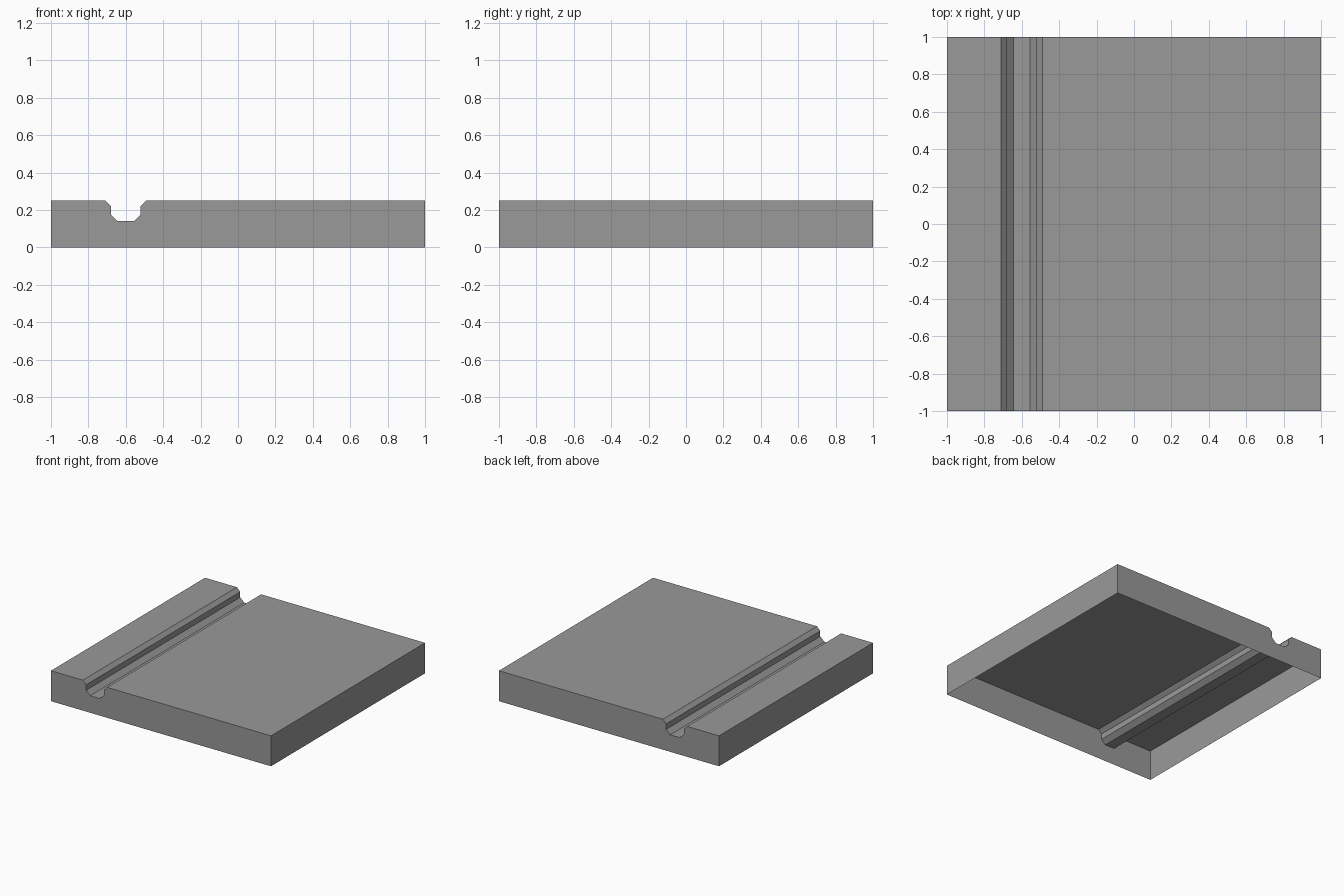
import bpy
import bmesh

if "Cube" in bpy.data.objects:
    bpy.data.objects.remove(bpy.data.objects["Cube"], do_unlink=True)

HALF = 1.0        # half width and half depth of the tile
TOP = 0.25        # height of the top surface
CENTRE = -0.60    # x of the channel's centre line

# Plain grey material
grey = bpy.data.materials.new("plain_grey")
grey.use_nodes = True
colour = (0.32, 0.32, 0.32, 1)
grey.diffuse_color = colour
grey.node_tree.nodes["Principled BSDF"].inputs["Base Color"].default_value = colour

# Half of the channel section: offset from the centre line, height
channel = [(0.11, TOP), (0.08, 0.22), (0.08, 0.175), (0.043, 0.14)]
left_side = [(CENTRE - dx, z) for dx, z in channel]
right_side = [(CENTRE + dx, z) for dx, z in reversed(channel)]
section = [(-HALF, 0), (-HALF, TOP)] + left_side + right_side + [(HALF, TOP), (HALF, 0)]

# Hollow tile: the section swept from front to back, open underneath
bm = bmesh.new()
front = [bm.verts.new((x, -HALF, z)) for x, z in section]
back = [bm.verts.new((x, HALF, z)) for x, z in section]
for i in range(len(section) - 1):
    bm.faces.new((front[i], front[i + 1], back[i + 1], back[i]))
bm.faces.new(list(reversed(front)))
bm.faces.new(back)

# Point all faces outward, judged by the front wall
bm.normal_update()
for face in bm.faces:
    outward = face.normal.copy()
    if len(face.verts) > 4:
        wrong = outward.y * face.verts[0].co.y < 0
    elif abs(outward.z) > 0.01:
        wrong = outward.z < 0
    else:
        # side walls face away from the solid on either side of the channel
        x = face.calc_center_median().x
        outside = abs(x) > HALF - 0.01
        direction = x if outside else CENTRE - x
        wrong = outward.x * direction < 0
    if wrong:
        face.normal_flip()

mesh = bpy.data.meshes.new("grooved_tile")
bm.to_mesh(mesh)
bm.free()
mesh.materials.append(grey)
tile = bpy.data.objects.new("grooved_tile", mesh)
bpy.context.collection.objects.link(tile)
